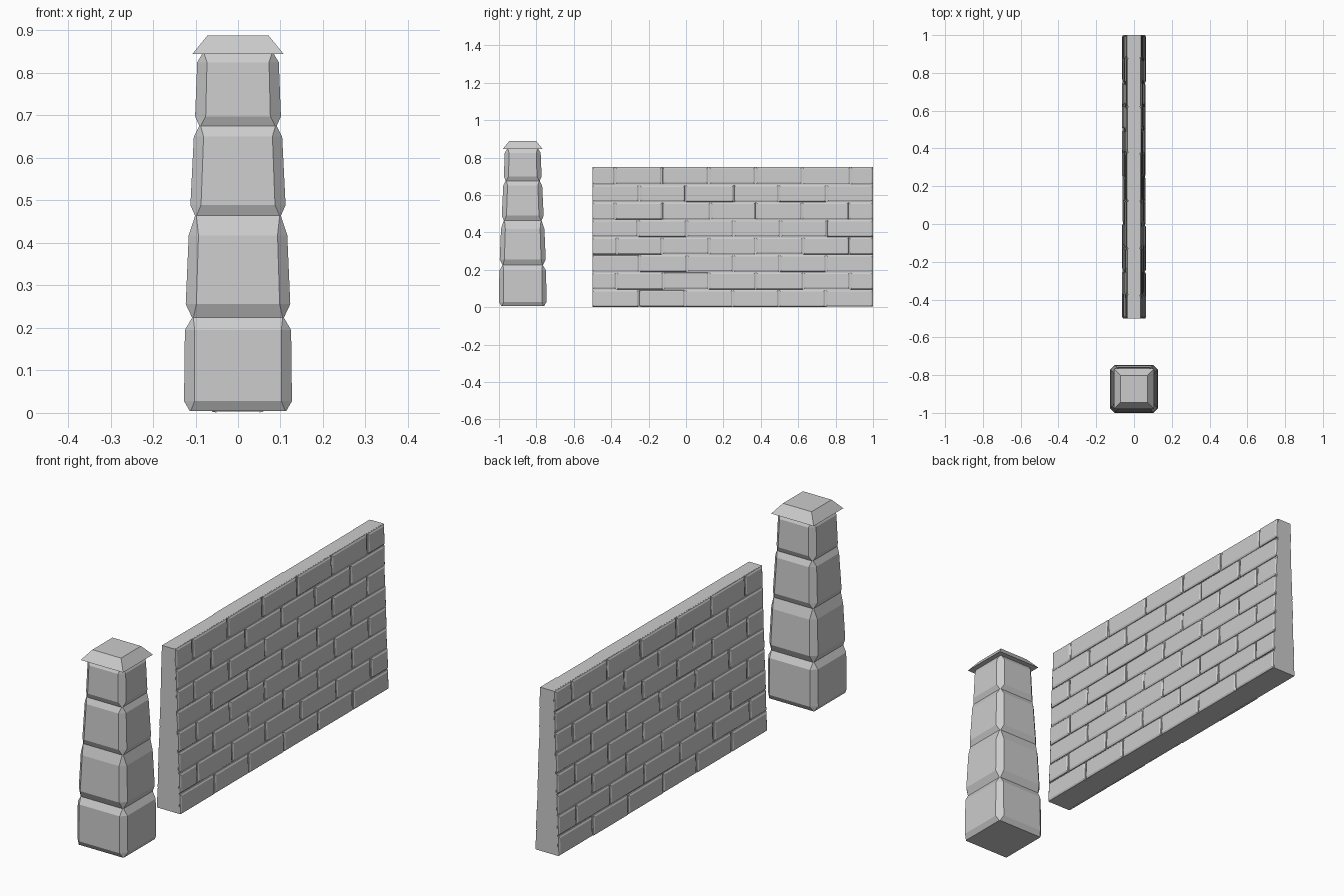
import bpy, bmesh, random

if "Cube" in bpy.data.objects:
    bpy.data.objects.remove(bpy.data.objects["Cube"])

random.seed(4)


def make(name, bm):
    bmesh.ops.recalc_face_normals(bm, faces=bm.faces)
    me = bpy.data.meshes.new(name)
    bm.to_mesh(me)
    bm.free()
    ob = bpy.data.objects.new(name, me)
    bpy.context.collection.objects.link(ob)
    return ob


def loft(bm, rings):
    """Closed solid through rings of equal point count."""
    vs = [[bm.verts.new(p) for p in r] for r in rings]
    n = len(vs[0])
    for a, b in zip(vs, vs[1:]):
        for i in range(n):
            j = (i + 1) % n
            bm.faces.new((a[i], a[j], b[j], b[i]))
    bm.faces.new(vs[0][::-1])
    bm.faces.new(vs[-1])


PY = -0.873  # pillar centre


def octagon(h, c, z):
    k = h - c
    pts = [(k, -h), (h, -k), (h, k), (k, h), (-k, h), (-h, k), (-h, -k), (-k, -h)]
    return [(x, PY + y, z) for x, y in pts]


# Pillar stones: (z, half width) for bottom, lower edge, upper edge, top
stones = [
    ((0.005, 0.114), (0.028, 0.127), (0.195, 0.125), (0.224, 0.108)),
    ((0.224, 0.108), (0.256, 0.123), (0.418, 0.116), (0.464, 0.101)),
    ((0.464, 0.101), (0.489, 0.112), (0.650, 0.104), (0.675, 0.091)),
    ((0.675, 0.091), (0.698, 0.101), (0.825, 0.096), (0.847, 0.083)),
]
for n, s in enumerate(stones):
    bm = bmesh.new()
    loft(bm, [octagon(h, (0.003, 0.025, 0.023, 0.003)[i], z) for i, (z, h) in enumerate(s)])
    make(f"pillar_stone_{n + 1}", bm)

# Pillar cap
bm = bmesh.new()
loft(bm, [[(sx * h, PY + sy * h, z) for sx, sy in ((-1, -1), (1, -1), (1, 1), (-1, 1))]
          for z, h in ((0.845, 0.107), (0.888, 0.072))])
make("pillar_cap", bm)

# Wall core, tapering upward
Y0, Y1, TOP, ROWS = -0.5, 1.0, 0.748, 8


def half(z):
    return 0.055 - 0.023 * z / TOP


bm = bmesh.new()
loft(bm, [[(-half(z), Y0, z), (half(z), Y0, z), (half(z), Y1, z), (-half(z), Y1, z)]
          for z in (0.003, TOP)])
make("wall_core", bm)


# Bevelled bricks in running bond on both faces
def brick(bm, side, y0, y1, z0, z1):
    def ring(inset, out):
        return [(side * (half(z) + out), y, z) for y, z in (
            (y0 + inset, z0 + inset), (y1 - inset, z0 + inset),
            (y1 - inset, z1 - inset), (y0 + inset, z1 - inset))]
    d = random.uniform(0.005, 0.009)
    loft(bm, [ring(0, -0.004), ring(0.001, d - 0.004), ring(0.008, d)])


for side, name in ((1, "right_bricks"), (-1, "left_bricks")):
    bm = bmesh.new()
    course = TOP / ROWS
    for r in range(ROWS):
        first = -0.25 if r % 2 == 0 else -0.375
        joints = [Y0] + [first + 0.25 * i for i in range(6) if first + 0.25 * i < 0.95] + [Y1]
        joints = [j if j in (Y0, Y1) else j + random.uniform(-0.006, 0.006) for j in joints]
        for a, b in zip(joints, joints[1:]):
            g = random.uniform(0.001, 0.003)
            brick(bm, side, a + (g if a > Y0 else 0), b - (g if b < Y1 else 0),
                  r * course + g, (r + 1) * course - (g if r < ROWS - 1 else 0))
    make(name, bm)
